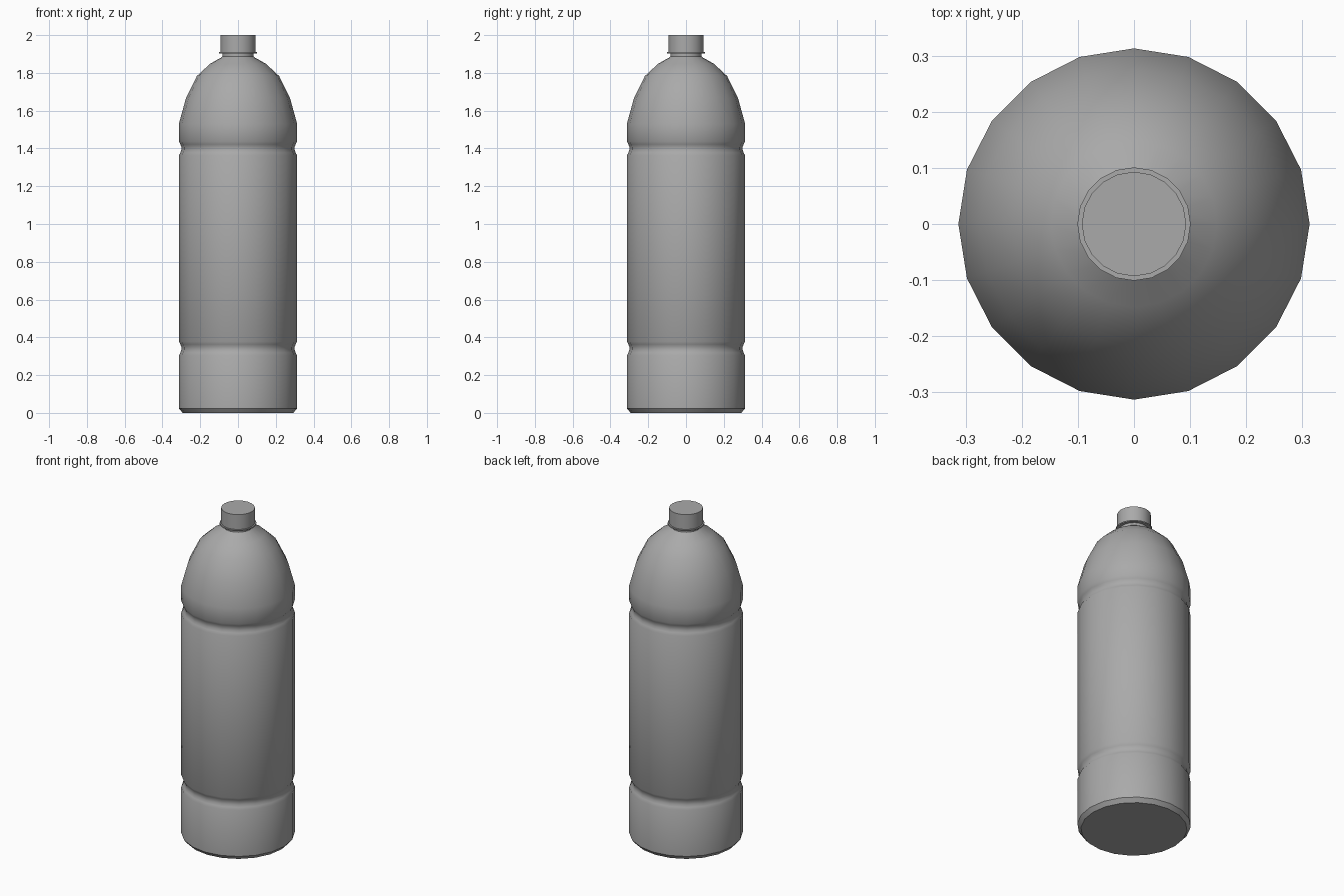
import bpy, bmesh, math
from mathutils import Matrix

cube = bpy.data.objects.get("Cube")
if cube:
    bpy.data.objects.remove(cube, do_unlink=True)

SIDES = 20
R = 0.313

grey = bpy.data.materials.new("plain_grey")
grey.use_nodes = True
colour = (0.4, 0.4, 0.4, 1)
grey.diffuse_color = colour
grey.node_tree.nodes["Principled BSDF"].inputs["Base Color"].default_value = colour


def lathe(name, profile):
    """Turn (radius, height) points around z and close both ends."""
    bm = bmesh.new()
    rings = []
    for r, z in profile:
        ring = []
        for i in range(SIDES):
            a = math.tau * i / SIDES
            ring.append(bm.verts.new((r * math.cos(a), r * math.sin(a), z)))
        rings.append(ring)
    for low, high in zip(rings, rings[1:]):
        for i in range(SIDES):
            j = (i + 1) % SIDES
            bm.faces.new((low[i], low[j], high[j], high[i]))
    bm.faces.new(rings[0][::-1])
    bm.faces.new(rings[-1])
    mesh = bpy.data.meshes.new(name)
    bm.to_mesh(mesh)
    bm.free()
    mesh.materials.append(grey)
    ob = bpy.data.objects.new(name, mesh)
    bpy.context.collection.objects.link(ob)
    bpy.ops.object.select_all(action="DESELECT")
    ob.select_set(True)
    bpy.context.view_layer.objects.active = ob
    bpy.ops.object.shade_smooth_by_angle(angle=math.radians(35))
    return ob


def groove(z):
    """Shallow rounded waist centred on height z."""
    steps = [(-0.037, 0), (-0.022, 0.008), (-0.008, 0.013),
             (0.008, 0.013), (0.022, 0.008), (0.037, 0)]
    return [(R - depth, z + dz) for dz, depth in steps]


# Bottle: bevelled foot, two grooves, domed shoulder and neck
foot = [(0.293, 0), (R, 0.024)]
shoulder = [(R, 1.53), (0.276, 1.665), (0.218, 1.783),
            (0.148, 1.848), (0.088, 1.882)]
neck = [(0.082, 1.888), (0.082, 1.912)]
lathe("bottle_body", foot + groove(0.341) + groove(1.4) + shoulder + neck)

# Thin collar under the cap, then the cap itself
lathe("neck_collar", [(0.101, 1.903), (0.101, 1.91)])
lathe("screw_cap", [(0.093, 1.91), (0.093, 2.0)])
